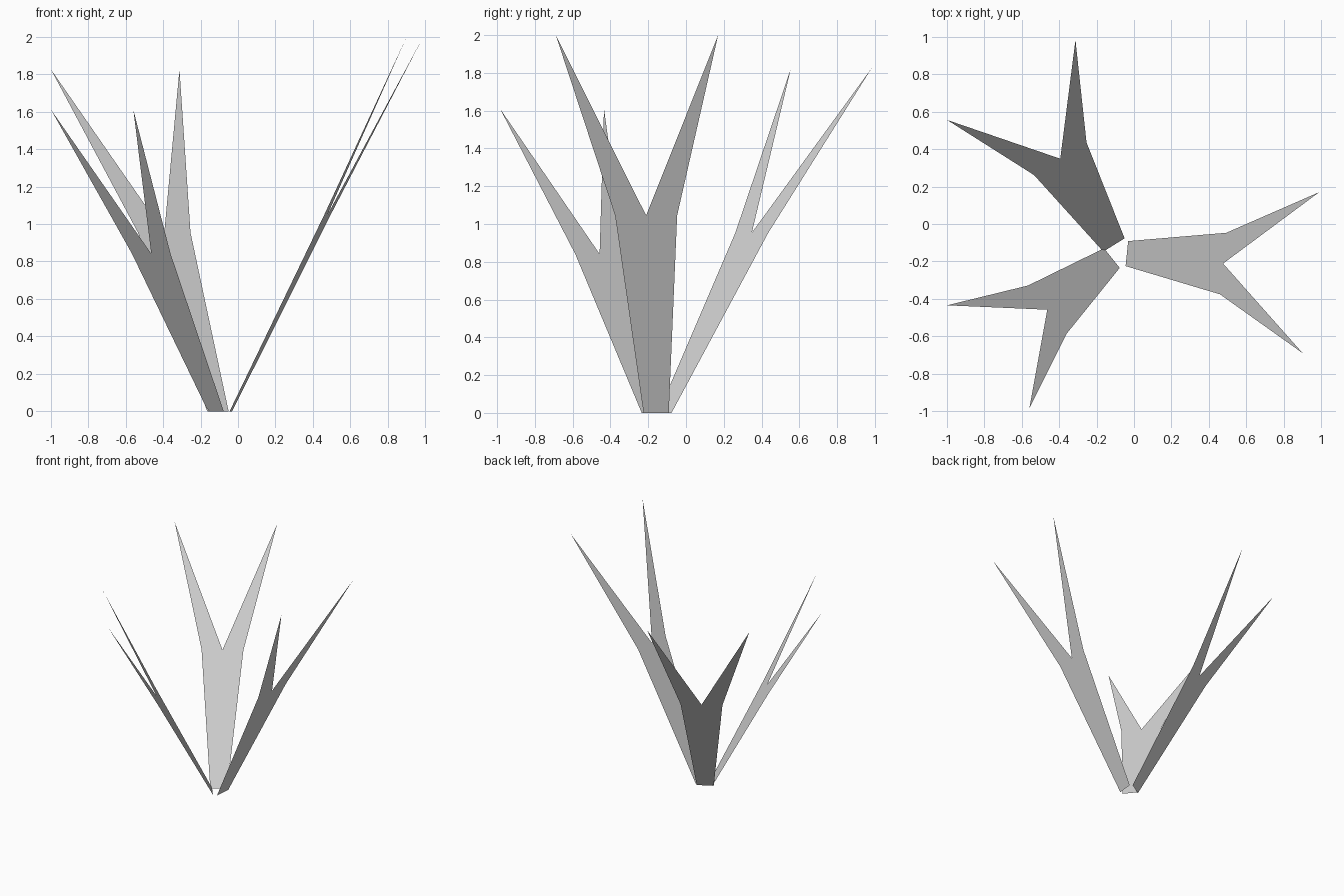
import bpy
import bmesh
from math import radians
from mathutils import Matrix, Vector

cube = bpy.data.objects.get("Cube")
if cube:
    bpy.data.objects.remove(cube, do_unlink=True)

# Single plain grey for every blade
grey = bpy.data.materials.new("light_grey")
grey.use_nodes = True
colour = (0.68, 0.68, 0.68, 1)
grey.diffuse_color = colour
grey.node_tree.nodes["Principled BSDF"].inputs["Base Color"].default_value = colour

BASE_HALF = 0.067    # half width at the ground
FORK_HALF = 0.165    # half width where the blade splits
FORK_AT = 0.5225     # share of the blade length below the fork


def forked_blade(name, foot, angle, reach, height, spread):
    """Flat leaning blade that splits into two pointed tips."""
    turn = Matrix.Rotation(radians(angle), 3, "Z")
    origin = Vector((*foot, 0))

    def point(along, side):
        return origin + turn @ Vector((reach * along, side, height * along))

    bm = bmesh.new()
    notch = bm.verts.new(point(FORK_AT, 0))
    rows = []
    for side in (-1, 1):
        rows.append([bm.verts.new(point(along, side * half)) for along, half in
                     ((0, BASE_HALF), (FORK_AT, FORK_HALF), (1, spread))])
    right, left = rows
    # Stem, then the two prongs
    bm.faces.new((right[0], right[1], notch, left[1], left[0]))
    bm.faces.new((right[1], right[2], notch))
    bm.faces.new((notch, left[2], left[1]))
    bmesh.ops.recalc_face_normals(bm, faces=bm.faces)

    mesh = bpy.data.meshes.new(name)
    bm.to_mesh(mesh)
    bm.free()
    mesh.materials.append(grey)
    blade = bpy.data.objects.new(name, mesh)
    bpy.context.collection.objects.link(blade)
    return blade


# Three blades fanning out from the centre
forked_blade("left_blade", (-0.038, -0.158), -5.9, 0.988, 2.0, 0.432)
forked_blade("back_blade", (-0.107, -0.112), 121.9, 1.038, 1.825, 0.404)
forked_blade("front_blade", (-0.118, -0.182), 218.6, 0.845, 1.61, 0.352)
